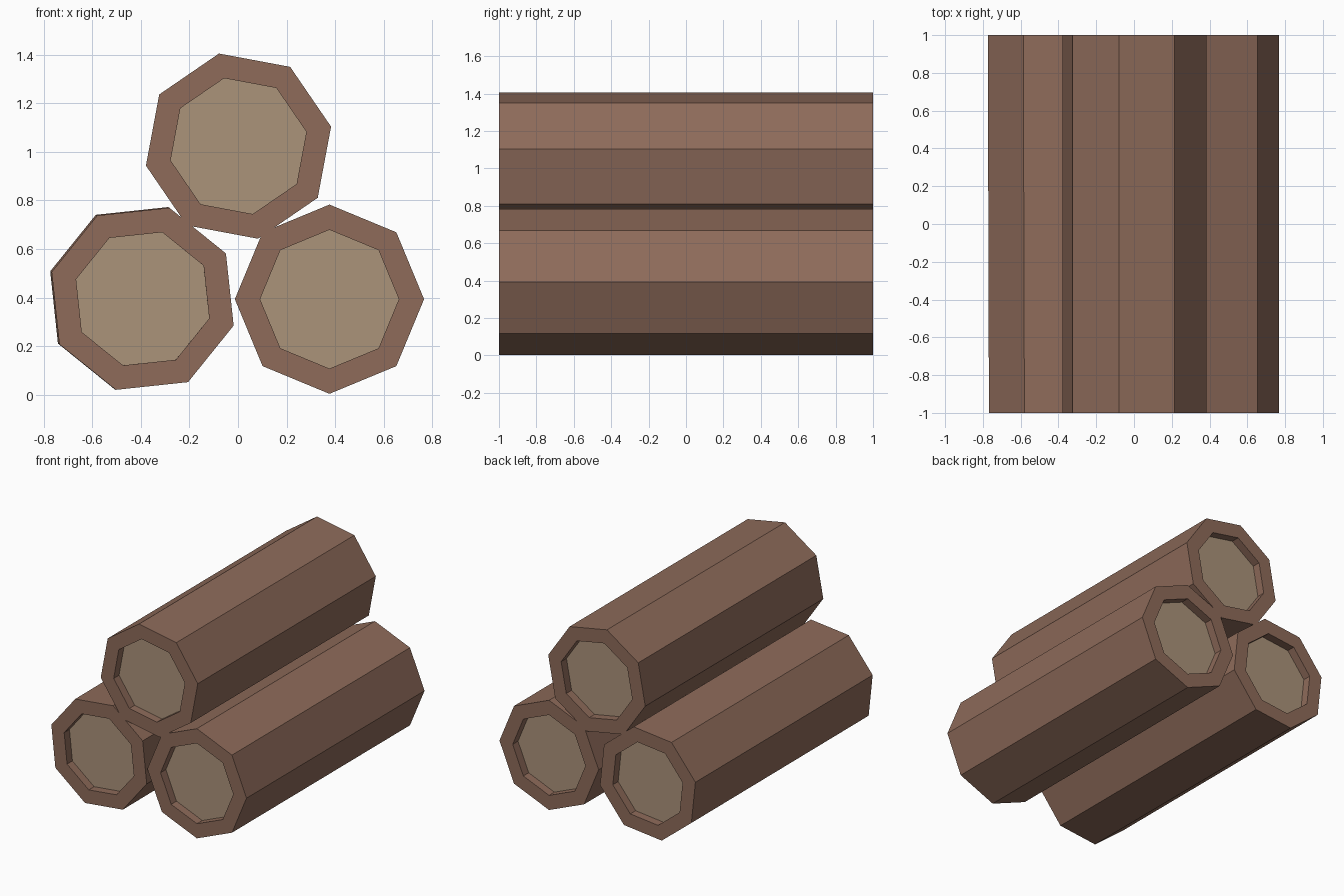
import bpy, bmesh, math

if "Cube" in bpy.data.objects:
    bpy.data.objects.remove(bpy.data.objects["Cube"])

SIDES = 8
RECESS = 0.06


def srgb(r, g, b):
    def lin(c):
        c /= 255
        return c / 12.92 if c <= 0.04045 else ((c + 0.055) / 1.055) ** 2.4
    return (lin(r), lin(g), lin(b), 1)


def material(name, color):
    m = bpy.data.materials.new(name)
    m.diffuse_color = color
    m.use_nodes = True
    m.node_tree.nodes["Principled BSDF"].inputs["Base Color"].default_value = m.diffuse_color
    return m


bark = material("brown_bark", srgb(142, 107, 90))
heartwood = material("pale_heartwood", srgb(171, 147, 122))


def log(name, cx, cz, radius, inner, angle, lean=(0, 0)):
    """Octagonal log along y with a recessed pale disc in each end."""
    bm = bmesh.new()
    # Rings run from the front recess, over the outside, to the back recess
    profile = [(inner, -1 + RECESS), (inner, -1), (radius, -1),
               (radius, 1), (inner, 1), (inner, 1 - RECESS)]
    rings = []
    for r, y in profile:
        ring = []
        for i in range(SIDES):
            a = math.radians(angle) + math.tau * i / SIDES
            ring.append(bm.verts.new((cx + lean[0] * y + r * math.cos(a), y,
                                      cz + lean[1] * y + r * math.sin(a))))
        rings.append(ring)
    for a, b in zip(rings, rings[1:]):
        for i in range(SIDES):
            j = (i + 1) % SIDES
            bm.faces.new((a[i], a[j], b[j], b[i]))
    # Pale cut wood at both ends
    for ring in (rings[0], rings[-1]):
        bm.faces.new(ring).material_index = 1
    bmesh.ops.recalc_face_normals(bm, faces=bm.faces[:])
    me = bpy.data.meshes.new(name)
    bm.to_mesh(me)
    bm.free()
    me.materials.append(bark)
    me.materials.append(heartwood)
    ob = bpy.data.objects.new(name, me)
    bpy.context.collection.objects.link(ob)


# Two logs on the ground and one resting on top
log("right_log", 0.377, 0.393, 0.39, 0.286, 0)
log("left_log", -0.396, 0.396, 0.391, 0.286, -16.8 + 0.4, (-0.003, 0.0015))
log("top_log", 0.002, 1.024, 0.39, 0.286, 11.9)
